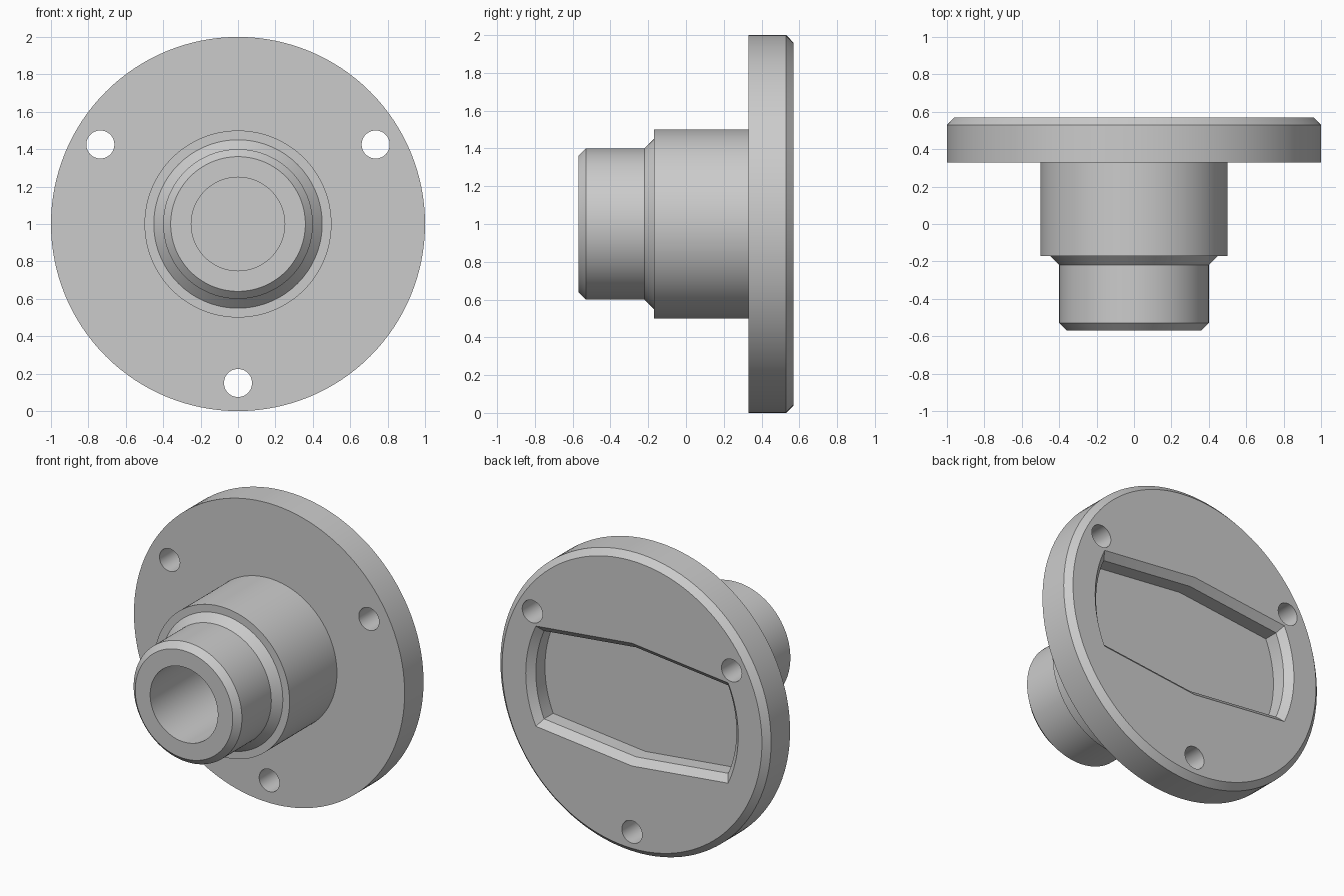
import bpy
import bmesh
from math import cos, sin, pi, sqrt, atan2, radians

cube = bpy.data.objects.get("Cube")
if cube:
    bpy.data.objects.remove(cube)

SEGMENTS = 128

grey = bpy.data.materials.new("machined_grey")
grey.use_nodes = True
colour = (0.6, 0.6, 0.6, 1)
grey.diffuse_color = colour
grey.node_tree.nodes["Principled BSDF"].inputs["Base Color"].default_value = colour


def loft(name, sections):
    """Join equal-length loops of points and cap both ends."""
    bm = bmesh.new()
    rings = [[bm.verts.new(p) for p in s] for s in sections]
    for a, b in zip(rings, rings[1:]):
        for i in range(len(a)):
            j = (i + 1) % len(a)
            bm.faces.new((a[i], a[j], b[j], b[i]))
    bm.faces.new(rings[0])
    bm.faces.new(rings[-1])
    bmesh.ops.recalc_face_normals(bm, faces=bm.faces)
    mesh = bpy.data.meshes.new(name)
    bm.to_mesh(mesh)
    bm.free()
    mesh.materials.append(grey)
    obj = bpy.data.objects.new(name, mesh)
    bpy.context.collection.objects.link(obj)
    return obj


def circle(r, y, x=0, z=1, n=SEGMENTS):
    return [(x + r * cos(2 * pi * i / n), y, z + r * sin(2 * pi * i / n))
            for i in range(n)]


def recess_outline(inset, y, steps=16):
    """Six-sided slot whose two ends are arcs about the axis."""
    k = 0.106
    h = 0.41 - inset * sqrt(1 + k * k)
    r = 0.785 - inset
    x = (h * k + sqrt((h * k) ** 2 - (1 + k * k) * (h * h - r * r))) / (1 + k * k)
    a = atan2(h - k * x, x)
    arc = [a * (2 * i / steps - 1) for i in range(steps + 1)]
    right = [(r * cos(t), r * sin(t)) for t in arc]
    left = [(-px, -pz) for px, pz in right]
    pts = right + [(0, h)] + left + [(0, -h)]
    return [(px, y, 1 + pz) for px, pz in pts]


# Flange, stepped hub and blind bore as one turned profile (radius, y)
profile = [(0.25, 0.33), (0.25, -0.57), (0.36, -0.57), (0.40, -0.53),
           (0.40, -0.22), (0.45, -0.17), (0.50, -0.17), (0.50, 0.33),
           (1.0, 0.33), (1.0, 0.53), (0.96, 0.57)]
body = loft("flanged_hub", [circle(r, y) for r, y in profile])

# Bolt holes
cutters = []
for i in range(3):
    a = radians(-90 + 120 * i)
    x, z = 0.85 * cos(a), 1 + 0.85 * sin(a)
    cutters.append(loft("bolt_hole_cutter",
                        [circle(0.075, y, x, z, 48) for y in (0.2, 0.7)]))

# Chamfered recess in the back face
cutters.append(loft("recess_cutter", [recess_outline(c, y) for c, y in
                    ((0.044, 0.43), (0.044, 0.526), (0, 0.57), (0, 0.65))]))

for c in cutters:
    c.hide_render = True
    mod = body.modifiers.new("cut", 'BOOLEAN')
    mod.operation = 'DIFFERENCE'
    mod.solver = 'EXACT'
    mod.object = c

# Apply the cuts, remove the cutters and smooth the round surfaces
bpy.ops.object.select_all(action='DESELECT')
bpy.context.view_layer.objects.active = body
body.select_set(True)
for mod in list(body.modifiers):
    bpy.ops.object.modifier_apply(modifier=mod.name)
for c in cutters:
    bpy.data.objects.remove(c)
bpy.ops.object.shade_smooth_by_angle(angle=radians(20))
